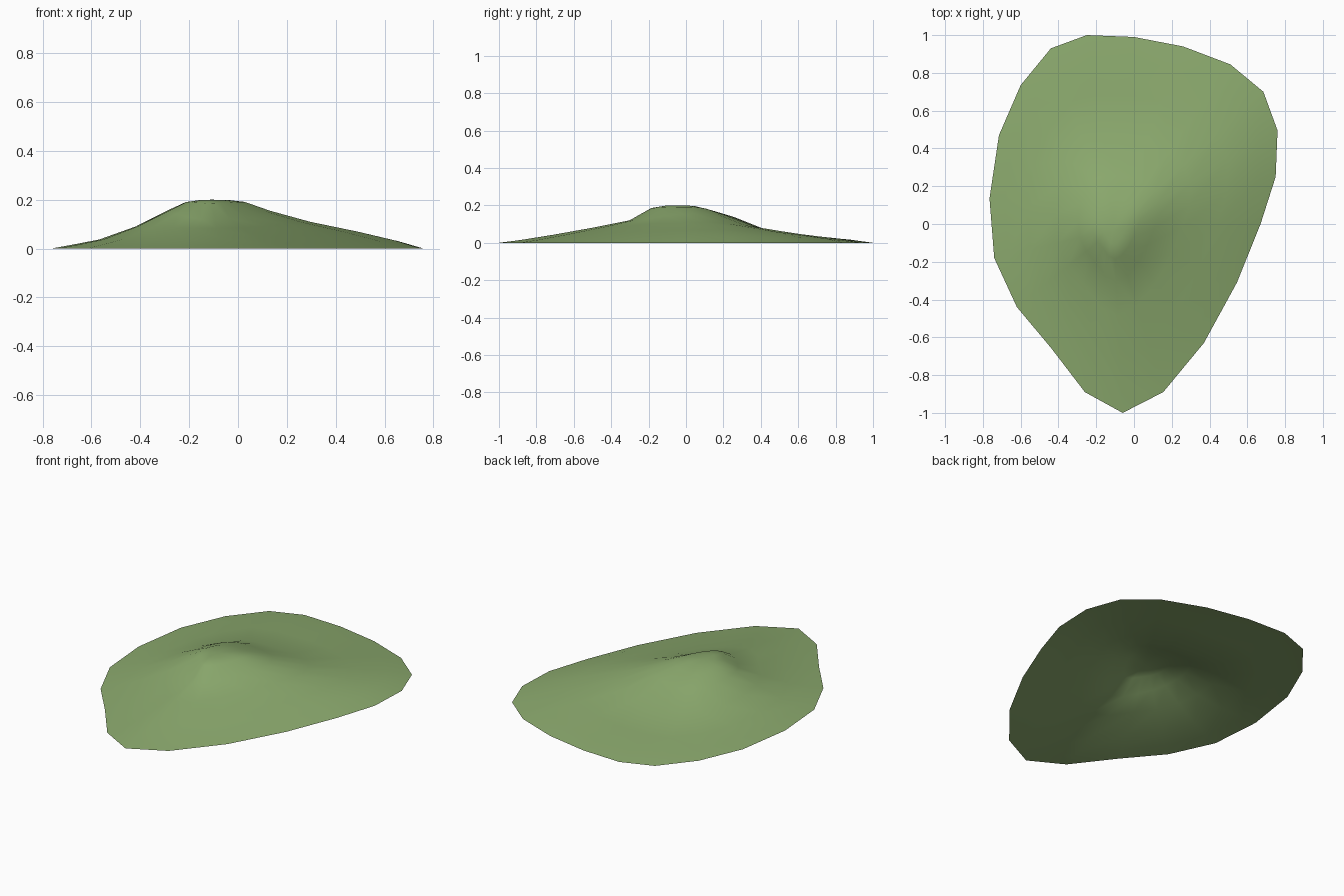
import bpy, bmesh, math
from mathutils import Vector

cube = bpy.data.objects.get("Cube")
if cube:
    bpy.data.objects.remove(cube, do_unlink=True)

# Ground outline of the hill, counter-clockwise from the right side
OUTLINE = [(.67, 0), (.75, .25), (.76, .495), (.685, .7), (.51, .845),
           (.26, .94), (0, .99), (-.25, 1), (-.44, .93), (-.6, .735),
           (-.715, .47), (-.765, .135), (-.74, -.18), (-.62, -.44),
           (-.44, -.655), (-.26, -.89), (-.06, -1), (.155, -.89),
           (.37, -.63), (.545, -.31)]
PEAK = Vector((-.11, -.03, .2))

# Slope heights at each ring, for four compass directions (degrees)
RINGS = [.08, .16, .28, .47, .7, .88, 1]
SLOPES = [(15, [.199, .191, .155, .11, .069, .032, 0]),
          (90, [.195, .174, .137, .058, .034, .017, 0]),
          (180, [.198, .191, .155, .093, .037, .014, 0]),
          (270, [.199, .186, .12, .083, .043, .015, 0])]


def height(angle, ring):
    """Blend smoothly between the two nearest slope profiles."""
    angle = (angle - SLOPES[0][0]) % 360 + SLOPES[0][0]
    for i, (start, low) in enumerate(SLOPES):
        end, high = SLOPES[(i + 1) % len(SLOPES)]
        if end <= start:
            end += 360
        if start <= angle <= end:
            t = (angle - start) / (end - start)
            t = t * t * (3 - 2 * t)
            return low[ring] * (1 - t) + high[ring] * t
    return 0


# Open hill shell: concentric rings joined to a summit fan
bm = bmesh.new()
summit = bm.verts.new(PEAK)
rings = []
for r, scale in enumerate(RINGS):
    ring = []
    for x, y in OUTLINE:
        dx, dy = x - PEAK.x, y - PEAK.y
        z = height(math.degrees(math.atan2(dy, dx)), r)
        ring.append(bm.verts.new((PEAK.x + dx * scale, PEAK.y + dy * scale, z)))
    rings.append(ring)

n = len(OUTLINE)
for i in range(n):
    j = (i + 1) % n
    bm.faces.new((summit, rings[0][i], rings[0][j]))
    for inner, outer in zip(rings, rings[1:]):
        bm.faces.new((inner[i], outer[i], outer[j], inner[j]))
for face in bm.faces:
    face.smooth = True

mesh = bpy.data.meshes.new("grassy_hill")
bm.to_mesh(mesh)
bm.free()
hill = bpy.data.objects.new("grassy_hill", mesh)
bpy.context.collection.objects.link(hill)

# Grass colour
grass = bpy.data.materials.new("grass_green")
grass.use_nodes = True
colour = (.26, .40, .155, 1)
grass.diffuse_color = colour
grass.node_tree.nodes["Principled BSDF"].inputs["Base Color"].default_value = colour
mesh.materials.append(grass)
